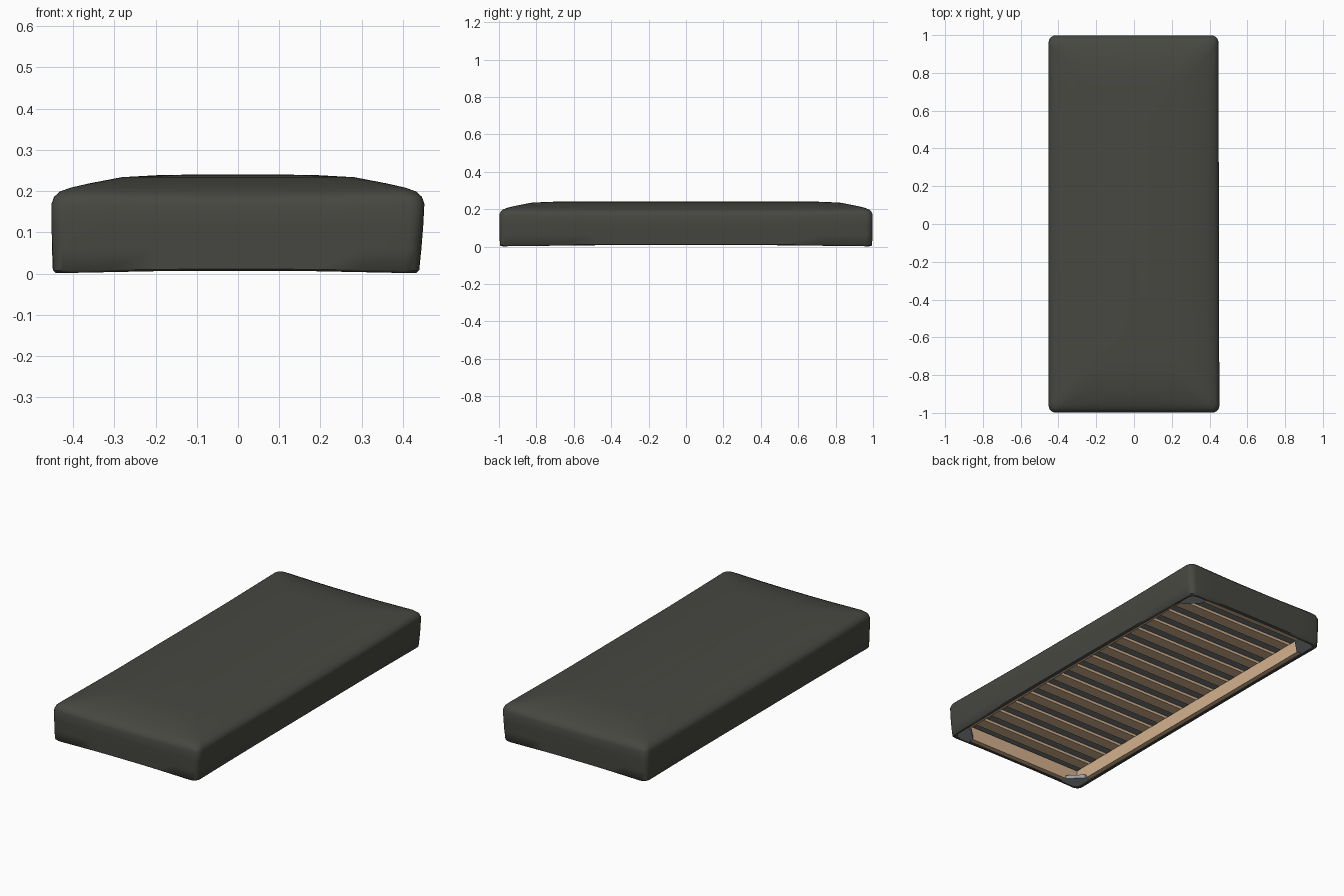
import bpy, bmesh, math
from mathutils import Vector

old = bpy.data.objects.get("Cube")
if old:
    bpy.data.objects.remove(old, do_unlink=True)


def material(name, r, g, b):
    m = bpy.data.materials.new(name)
    m.use_nodes = True
    m.diffuse_color = (r, g, b, 1)
    m.node_tree.nodes["Principled BSDF"].inputs["Base Color"].default_value = (r, g, b, 1)
    return m


fabric = material("charcoal fabric", 0.063, 0.063, 0.054)
wood = material("pale wood", 0.66, 0.445, 0.27)
lining = material("grey lining", 0.18, 0.185, 0.19)
metal = material("grey metal", 0.34, 0.35, 0.37)

HX, HY = 0.452, 0.998


def finish(bm, name, mat, smooth=False):
    bmesh.ops.recalc_face_normals(bm, faces=bm.faces)
    mesh = bpy.data.meshes.new(name)
    bm.to_mesh(mesh)
    bm.free()
    obj = bpy.data.objects.new(name, mesh)
    bpy.context.collection.objects.link(obj)
    mesh.materials.append(mat)
    if smooth:
        bpy.ops.object.select_all(action='DESELECT')
        obj.select_set(True)
        bpy.context.view_layer.objects.active = obj
        bpy.ops.object.shade_smooth_by_angle(angle=math.radians(50))
    return obj


def box(name, mat, x0, x1, y0, y1, z0, z1):
    bm = bmesh.new()
    bmesh.ops.create_cube(bm, size=1)
    for v in bm.verts:
        v.co = Vector(((x0 + x1) / 2 + v.co.x * (x1 - x0),
                       (y0 + y1) / 2 + v.co.y * (y1 - y0),
                       (z0 + z1) / 2 + v.co.z * (z1 - z0)))
    return finish(bm, name, mat)


def rounded_outline(hx, hy, radius, arc=5, side=8):
    """Rounded rectangle with evenly split straight sides."""
    corners = [(1, 1), (-1, 1), (-1, -1), (1, -1)]
    pts = []
    for k, (sx, sy) in enumerate(corners):
        c = Vector((sx * (hx - radius), sy * (hy - radius)))
        for i in range(arc + 1):
            a = math.pi / 2 * (k + i / arc)
            pts.append(c + radius * Vector((math.cos(a), math.sin(a))))
        nx, ny = corners[(k + 1) % 4]
        a = math.pi / 2 * (k + 1)
        end = Vector((nx * (hx - radius), ny * (hy - radius)))
        end += radius * Vector((math.cos(a), math.sin(a)))
        start = pts[-1]
        pts += [start.lerp(end, i / side) for i in range(1, side)]
    return pts


# Stretched cover: inset, height, sag at mid-edge (positive lowers)
profile = [(0.025, 0.012, -0.004), (0.022, 0.004, -0.005), (0.010, 0.001, -0.006),
           (0.003, 0.008, -0.003), (0.001, 0.06, 0), (0.0, 0.12, 0),
           (0.0, 0.170, 0.004), (0.006, 0.187, 0.007), (0.020, 0.200, 0.007),
           (0.045, 0.209, 0.004), (0.09, 0.219, 0.001), (0.17, 0.234, 0),
           (0.26, 0.239, 0), (0.38, 0.241, 0)]
bm = bmesh.new()
rings = []
for inset, z, sag in profile:
    ring = []
    for p in rounded_outline(HX - inset, HY - inset, 0.035 + inset * 0.15):
        # 0 at the corners, 1 towards the middle of each side
        along = min(1, max((HX - abs(p.x)) / 0.3, (HY - abs(p.y)) / 0.5))
        x = p.x
        if x > 0:  # the left side leans in towards the foot and the back
            x -= 0.010 * max(0, 1 - z / 0.16) + 0.005 * (p.y + 1) / 2
        ring.append(bm.verts.new((x, p.y, z - sag * along)))
    rings.append(ring)
for a, b in zip(rings, rings[1:]):
    for i in range(len(a)):
        j = (i + 1) % len(a)
        bm.faces.new((a[i], a[j], b[j], b[i]))
bm.faces.new(rings[-1])
cover = finish(bm, "cover", fabric, smooth=True)
# The shell is open underneath, so make sure its top faces up
if cover.data.polygons[-1].normal.z < 0:
    cover.data.flip_normals()

# Mattress core resting on the slats
LOW, HIGH, SLAT_TOP = 0.010, 0.084, 0.099
box("mattress_core", lining, -0.43, 0.42, -0.975, 0.975, SLAT_TOP, 0.18)

# Frame rails
OX, OY, IX, IY = 0.428, 0.978, 0.402, 0.948
for s, side in ((1, "left"), (-1, "right")):
    x0, x1 = sorted((s * IX, s * OX))
    box(side + "_rail", wood, x0, x1, -OY, OY, LOW, HIGH)
for s, side in ((1, "back"), (-1, "front")):
    y0, y1 = sorted((s * IY, s * OY))
    box(side + "_rail", wood, -IX, IX, y0, y1, LOW, HIGH)

# Slats lying across the rails
COUNT = 15
pitch = 2 * IY / COUNT
for i in range(COUNT):
    y = -IY + pitch * (i + 0.5)
    box("slat_%d" % (i + 1), wood, -OX, OX - 0.01, y - 0.033, y + 0.033, HIGH, SLAT_TOP)

# Triangular corner brackets under the frame
for sx in (1, -1):
    for sy in (1, -1):
        bm = bmesh.new()
        cx, cy, leg, cut = sx * 0.427, sy * 0.977, 0.105, 0.035
        outline = [(cx, cy), (cx - sx * leg, cy), (cx - sx * leg, cy - sy * cut),
                   (cx - sx * cut, cy - sy * leg), (cx, cy - sy * leg)]
        face = bm.faces.new([bm.verts.new((x, y, 0.005)) for x, y in outline])
        top = bmesh.ops.extrude_face_region(bm, geom=[face])["geom"]
        moved = [g for g in top if isinstance(g, bmesh.types.BMVert)]
        bmesh.ops.translate(bm, verts=moved, vec=(0, 0, 0.02))
        name = ("back" if sy > 0 else "front") + ("_left" if sx > 0 else "_right")
        finish(bm, name + "_bracket", metal)
